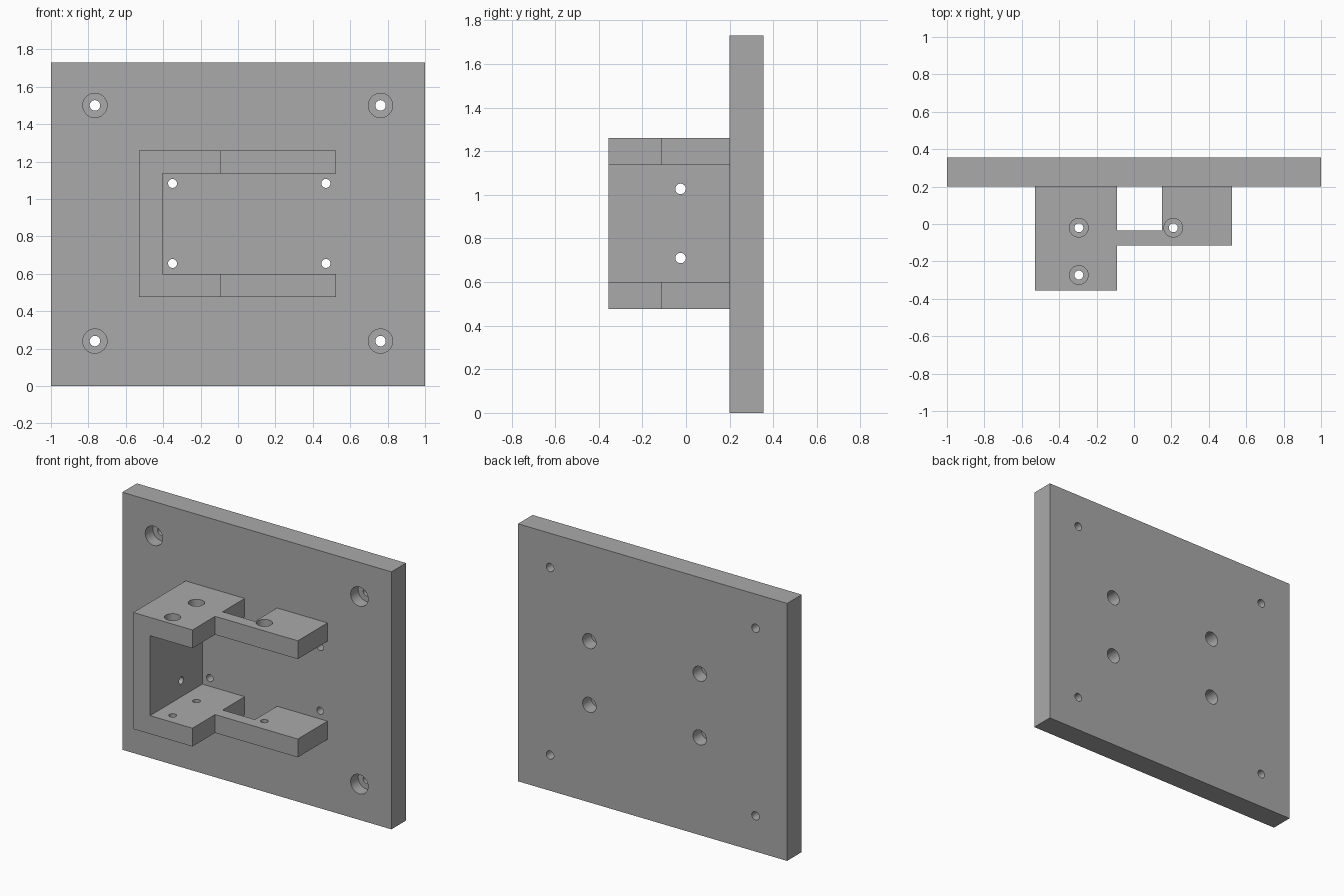
import bpy, bmesh, math
from mathutils import Vector

if "Cube" in bpy.data.objects:
    bpy.data.objects.remove(bpy.data.objects["Cube"])

grey = bpy.data.materials.new("plain grey")
grey.diffuse_color = (0.4, 0.4, 0.4, 1)
grey.use_nodes = True
grey.node_tree.nodes["Principled BSDF"].inputs["Base Color"].default_value = grey.diffuse_color


def new_object(name, bm):
    bmesh.ops.recalc_face_normals(bm, faces=bm.faces[:])
    me = bpy.data.meshes.new(name)
    bm.to_mesh(me)
    bm.free()
    ob = bpy.data.objects.new(name, me)
    bpy.context.collection.objects.link(ob)
    me.materials.append(grey)
    return ob


def prism(bm, outline, z0, z1):
    base = bm.faces.new([bm.verts.new((x, y, z0)) for x, y in outline])
    top = bmesh.ops.extrude_face_region(bm, geom=[base])["geom"]
    bmesh.ops.translate(bm, vec=(0, 0, z1 - z0),
                        verts=[v for v in top if isinstance(v, bmesh.types.BMVert)])


def rect(x0, x1, y0, y1):
    return [(x0, y0), (x1, y0), (x1, y1), (x0, y1)]


def screw_hole(bm, start, direction, r_big, r_small, depth, length, n=32):
    """Stepped cutter: wide counterbore from start, then a narrow through hole."""
    d = Vector(direction)
    rot = d.to_track_quat('Z', 'Y')
    rings = []
    for r, t in ((r_big, -0.03), (r_big, depth), (r_small, depth), (r_small, length + 0.03)):
        rings.append([bm.verts.new(Vector(start) + rot @ Vector(
            (r * math.cos(2 * math.pi * i / n), r * math.sin(2 * math.pi * i / n), t)))
            for i in range(n)])
    for a, b in zip(rings, rings[1:]):
        for i in range(n):
            j = (i + 1) % n
            bm.faces.new((a[i], a[j], b[j], b[i]))
    bm.faces.new(rings[0])
    bm.faces.new(rings[-1])


def cut(ob, bm):
    cutter = new_object("cutter", bm)
    cutter.hide_render = True
    mod = ob.modifiers.new("cut", 'BOOLEAN')
    mod.operation, mod.solver, mod.object = 'DIFFERENCE', 'EXACT', cutter
    bpy.ops.object.select_all(action='DESELECT')
    bpy.context.view_layer.objects.active = ob
    ob.select_set(True)
    bpy.ops.object.modifier_apply(modifier=mod.name)
    bpy.data.objects.remove(cutter)


# back plate
FRONT, BACK, H = 0.2, 0.355, 1.73
bm = bmesh.new()
prism(bm, rect(-1, 1, FRONT, BACK), 0, H)
plate = new_object("back_plate", bm)

# plate holes: corners counterbored from the front, middle ones from the back
bm = bmesh.new()
for x in (-0.765, 0.762):
    for z in (0.24, 1.5):
        screw_hole(bm, (x, FRONT, z), (0, 1, 0), 0.065, 0.028, 0.08, 0.155)
for x in (-0.35, 0.47):
    for z in (0.655, 1.083):
        screw_hole(bm, (x, BACK, z), (0, -1, 0), 0.05, 0.024, 0.09, 0.155)
cut(plate, bm)

# bracket: stepped outline extruded, then hollowed into a C shape
Z0, Z1, LOW, HIGH = 0.477, 1.26, 0.6, 1.137
bm = bmesh.new()
prism(bm, [(-0.53, -0.355), (-0.09, -0.355), (-0.09, -0.115), (0.525, -0.115),
           (0.525, FRONT), (0.15, FRONT), (0.15, -0.035), (-0.09, -0.035),
           (-0.09, FRONT), (-0.53, FRONT)], Z0, Z1)
bracket = new_object("bracket", bm)
bm = bmesh.new()
prism(bm, rect(-0.405, 0.7, -0.5, 0.4), LOW, HIGH)
cut(bracket, bm)

# bracket holes: counterbored from the outer faces of the arms and side wall
bm = bmesh.new()
for x, y in ((-0.295, -0.02), (-0.295, -0.273), (0.21, -0.02)):
    screw_hole(bm, (x, y, Z1), (0, 0, -1), 0.05, 0.024, 0.07, 0.123)
    screw_hole(bm, (x, y, Z0), (0, 0, 1), 0.05, 0.024, 0.07, 0.123)
for z in (0.71, 1.027):
    screw_hole(bm, (-0.53, -0.025, z), (1, 0, 0), 0.05, 0.024, 0.07, 0.125)
cut(bracket, bm)

for ob in (plate, bracket):
    bpy.ops.object.select_all(action='DESELECT')
    bpy.context.view_layer.objects.active = ob
    ob.select_set(True)
    bpy.ops.object.shade_smooth_by_angle(angle=math.radians(30))
